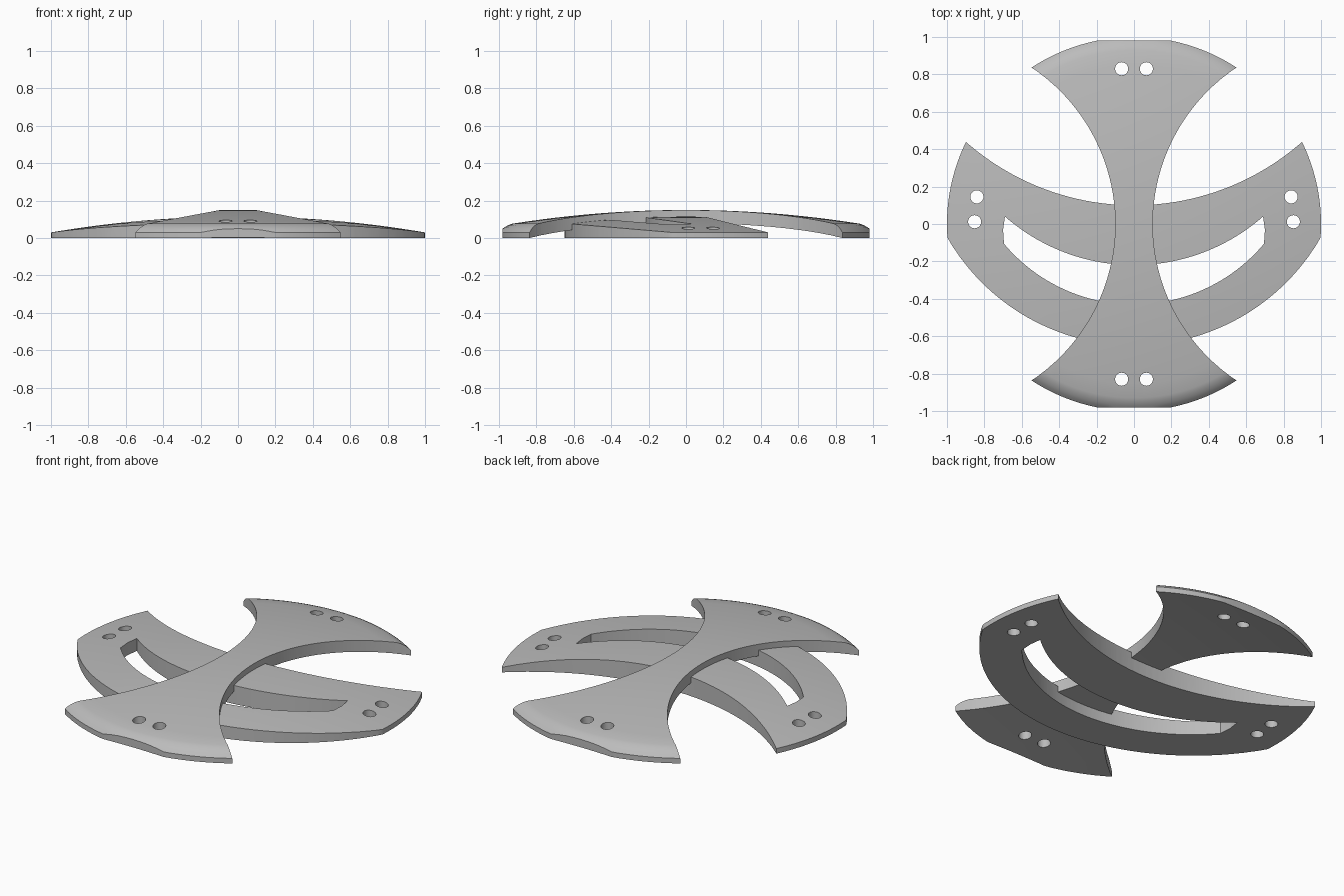
import bpy, bmesh, math
from mathutils import Vector

cube = bpy.data.objects.get("Cube")
if cube:
    bpy.data.objects.remove(cube, do_unlink=True)

grey = bpy.data.materials.new("light_grey")
grey.use_nodes = True
color = (0.5, 0.5, 0.5, 1)
grey.diffuse_color = color
grey.node_tree.nodes["Principled BSDF"].inputs["Base Color"].default_value = color


def make_object(name, bm):
    bmesh.ops.recalc_face_normals(bm, faces=bm.faces[:])
    mesh = bpy.data.meshes.new(name)
    bm.to_mesh(mesh)
    bm.free()
    mesh.materials.append(grey)
    obj = bpy.data.objects.new(name, mesh)
    bpy.context.collection.objects.link(obj)
    return obj


def lathe(name, profile, steps=128):
    """Revolve an (r, z) profile around the z axis."""
    bm = bmesh.new()
    verts = [bm.verts.new((r, 0, z)) for r, z in profile]
    edges = [bm.edges.new(pair) for pair in zip(verts, verts[1:])]
    bmesh.ops.spin(bm, geom=verts + edges, cent=(0, 0, 0), axis=(0, 0, 1),
                   angle=math.tau, steps=steps)
    bmesh.ops.remove_doubles(bm, verts=bm.verts[:], dist=1e-5)
    return make_object(name, bm)


def prism(name, outline):
    """Tall cutter with the given plan outline."""
    bm = bmesh.new()
    face = bm.faces.new([bm.verts.new((x, y, -0.5)) for x, y in outline])
    top = bmesh.ops.extrude_face_region(bm, geom=[face])["geom"]
    bmesh.ops.translate(bm, vec=(0, 0, 1),
                        verts=[v for v in top if isinstance(v, bmesh.types.BMVert)])
    return make_object(name, bm)


def drill(name, centres, radius=0.035):
    """Cylinder cutters for the fixing holes."""
    bm = bmesh.new()
    for x, y in centres:
        made = bmesh.ops.create_cone(bm, cap_ends=True, segments=32, radius1=radius,
                                     radius2=radius, depth=1)
        bmesh.ops.translate(bm, vec=(x, y, 0), verts=made["verts"])
    return make_object(name, bm)


def cut(obj, cutter, operation):
    mod = obj.modifiers.new("cut", "BOOLEAN")
    mod.operation = operation
    mod.solver = "EXACT"
    mod.object = cutter
    cutter.hide_render = True
    bpy.context.view_layer.update()
    graph = bpy.context.evaluated_depsgraph_get()
    result = bpy.data.meshes.new_from_object(obj.evaluated_get(graph))
    obj.modifiers.clear()
    obj.data = result
    bpy.data.objects.remove(cutter, do_unlink=True)


def sag(low, radius, half, count=48):
    """Hanging arc, lowest at (0, low), from x = -half to x = half."""
    xs = [half * (2 * i / count - 1) for i in range(count + 1)]
    return [(x, low + radius - math.sqrt(radius ** 2 - x * x)) for x in xs]


def dome(height, end, count=12):
    radii = [end * i / count for i in range(count + 1)]
    return [(r, height - 0.085 * r * r) for r in radii]


# Long blade: domed shell with a rounded rim, waisted along its sides
underside = [(r, 0.08 * (1 - r * r)) for r in [1 - i / 10 for i in range(11)]]
rim = [(0.95, 0.069), (0.97, 0.058), (0.985, 0.046), (1, 0.03)]
blade = lathe("long_blade", dome(0.15, 0.93) + rim + underside)
waist = sag(0.1, 1.006, 0.98)
sides = [(x, y) for y, x in waist] + [(-x, y) for y, x in reversed(waist)]
cut(blade, prism("blade_outline", sides), "INTERSECT")
cut(blade, drill("blade_holes", [(sx * 0.066, sy * 0.83) for sx in (-1, 1) for sy in (-1, 1)]),
    "DIFFERENCE")

# Cross arms: lower dome with a flat base, curved like a crescent
arms = lathe("cross_arms", dome(0.115, 1) + [(1, 0), (0, 0)])
crescent = sag(-0.65, 1.152, 1.06) + sag(0.1, 1.361, 1.06)[::-1]
cut(arms, prism("arm_outline", crescent), "INTERSECT")

# Crescent slot through both arms
slot = (sag(-0.43, 0.907, 0.695) + [(0.7, -0.03)]
        + sag(-0.22, 1.046, 0.69)[::-1] + [(-0.7, -0.03)])
cut(arms, prism("arm_slot", slot), "DIFFERENCE")
cut(arms, drill("arm_holes", [(s * x, y) for s in (-1, 1)
                              for x, y in ((0.84, 0.145), (0.852, 0.012))]), "DIFFERENCE")

# Smooth domes, crisp cut edges
bpy.ops.object.select_all(action="DESELECT")
for part in (blade, arms):
    part.select_set(True)
bpy.context.view_layer.objects.active = blade
bpy.ops.object.shade_smooth_by_angle(angle=math.radians(30))
